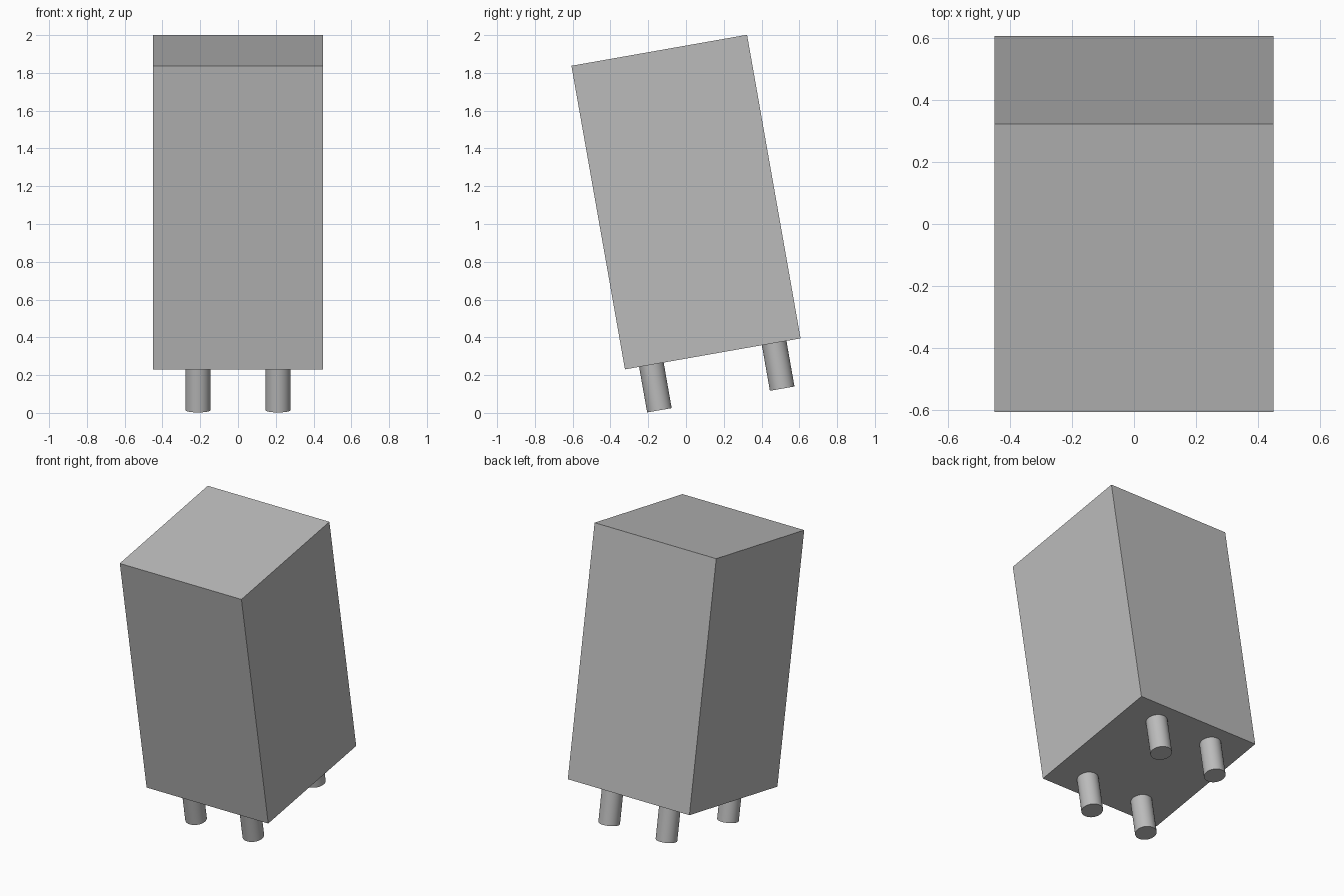
import bpy
import math
from mathutils import Matrix, Vector

cube = bpy.data.objects.get("Cube")
if cube:
    bpy.data.objects.remove(cube, do_unlink=True)

# One plain grey for the whole model
grey = bpy.data.materials.new("plain_grey")
grey.use_nodes = True
colour = (0.5, 0.5, 0.5, 1)
grey.diffuse_color = colour
grey.node_tree.nodes["Principled BSDF"].inputs["Base Color"].default_value = colour

WIDTH, DEPTH, HEIGHT = 0.9, 0.944, 1.632
LEG_RADIUS, LEG_LENGTH, SUNK = 0.066, 0.245, 0.02
TILT = Matrix.Translation((0, 0, 1.116)) @ Matrix.Rotation(math.radians(10), 4, "X")


def place(name, centre):
    """Name the active part, colour it and put it in the tilted frame."""
    part = bpy.context.object
    part.name = part.data.name = name
    part.data.materials.append(grey)
    part.location = TILT @ Vector(centre)
    part.rotation_euler = TILT.to_euler()
    return part


# Tilted box body
bpy.ops.mesh.primitive_cube_add(size=1)
body = place("body", (0, 0, 0))
body.data.transform(Matrix.Diagonal((WIDTH, DEPTH, HEIGHT, 1)))

# Four round legs under the body
for end, y in (("front", -0.33), ("back", 0.33)):
    for side, x in (("left", 0.212), ("right", -0.212)):
        bpy.ops.mesh.primitive_cylinder_add(
            vertices=32, radius=LEG_RADIUS, depth=LEG_LENGTH + SUNK)
        place(f"{end}_{side}_leg", (x, y, -HEIGHT / 2 - (LEG_LENGTH - SUNK) / 2))
        bpy.ops.object.shade_smooth_by_angle(angle=math.radians(30))
